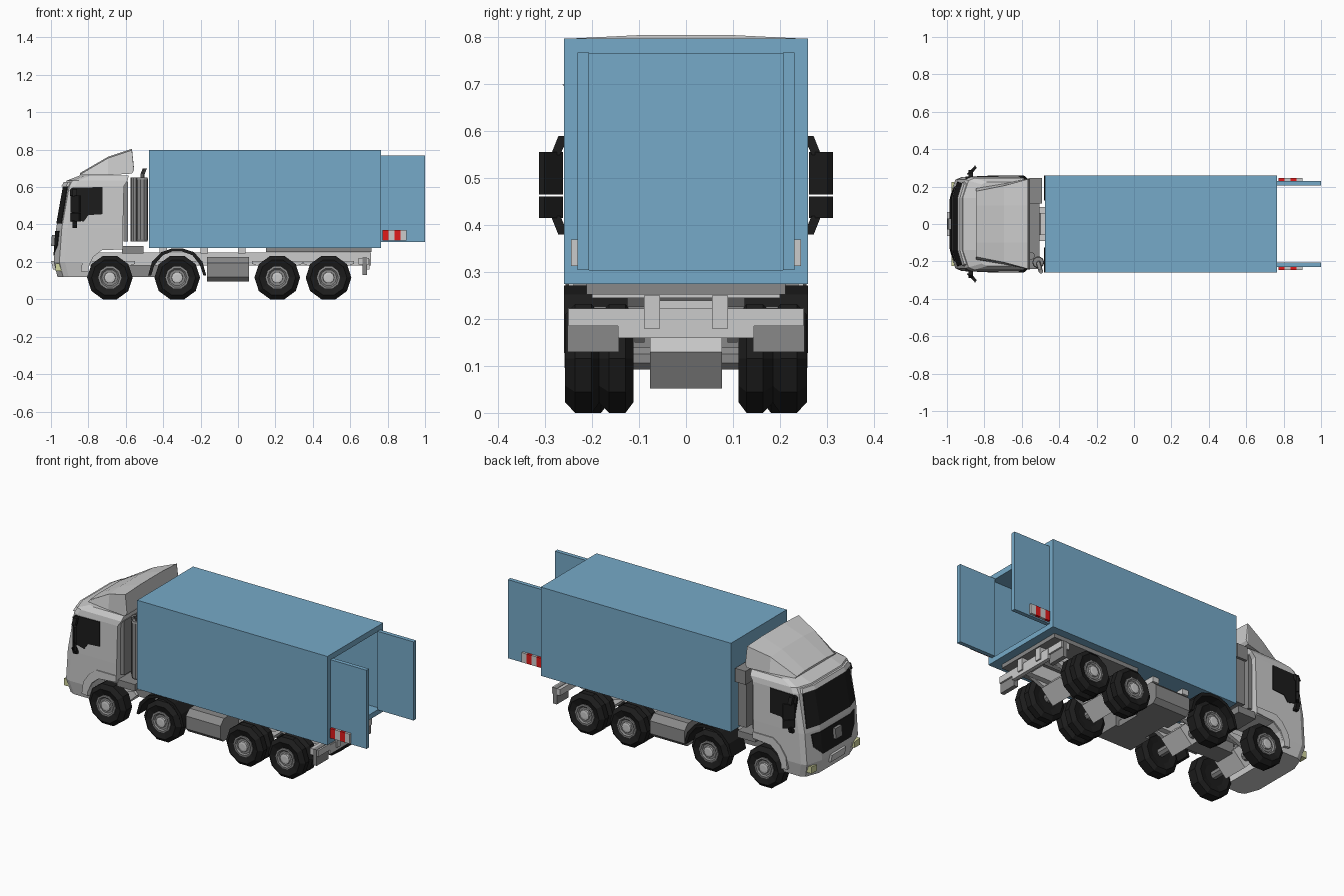
import bpy, bmesh, math

if "Cube" in bpy.data.objects:
    bpy.data.objects.remove(bpy.data.objects["Cube"])


def material(name, rgb):
    m = bpy.data.materials.new(name)
    m.diffuse_color = (*rgb, 1)
    m.use_nodes = True
    m.node_tree.nodes["Principled BSDF"].inputs["Base Color"].default_value = m.diffuse_color
    return m


BLUE = material("blue_paint", (0.18, 0.40, 0.58))
BLACK = material("black", (0.012, 0.012, 0.012))
DARK = material("dark_grey", (0.25, 0.25, 0.25))
RED = material("red", (0.75, 0.01, 0.01))
LAMP = material("lamp", (0.65, 0.68, 0.35))


def loft(name, rings, mat=None, mirror=False):
    """Bridge equal-length rings of points and cap both ends."""
    bm = bmesh.new()
    vs = [[bm.verts.new(p) for p in r] for r in rings]
    n = len(rings[0])
    for a, b in zip(vs, vs[1:]):
        for i in range(n):
            j = (i + 1) % n
            bm.faces.new((a[i], a[j], b[j], b[i]))
    bm.faces.new(vs[0][::-1])
    bm.faces.new(vs[-1])
    bmesh.ops.recalc_face_normals(bm, faces=bm.faces)
    me = bpy.data.meshes.new(name)
    bm.to_mesh(me)
    bm.free()
    ob = bpy.data.objects.new(name, me)
    bpy.context.collection.objects.link(ob)
    if mat:
        me.materials.append(mat)
    if mirror:
        mod = ob.modifiers.new("mirror", 'MIRROR')
        mod.use_axis = (False, True, False)
        mod.use_mirror_merge = False
    return ob


def prism(name, axis, pts, a, b, mat=None, mirror=False):
    """Extrude a 2D profile along one axis."""
    put = {'x': lambda p, t: (t, p[0], p[1]),
           'y': lambda p, t: (p[0], t, p[1]),
           'z': lambda p, t: (p[0], p[1], t)}[axis]
    return loft(name, [[put(p, t) for p in pts] for t in (a, b)], mat, mirror)


def box(name, x, y, z, mat=None, mirror=False):
    pts = [(x[0], y[0]), (x[1], y[0]), (x[1], y[1]), (x[0], y[1])]
    return prism(name, 'z', pts, z[0], z[1], mat, mirror)


def circle(r, n):
    return [(r * math.sin((i + .5) * 2 * math.pi / n), r * math.cos((i + .5) * 2 * math.pi / n))
            for i in range(n)]


def lathe(name, cx, cz, prof, mat=None, mirror=True, n=10):
    """Rings of (radius, y) around an axle along y."""
    return loft(name, [[(cx + u, y, cz + v) for u, v in circle(r, n)] for r, y in prof], mat, mirror)


def pole(name, x, y, prof, mat=None, n=10):
    """Rings of (radius, z) around a vertical axis."""
    return loft(name, [[(x + u, y + v, z) for u, v in circle(r, n)] for r, z in prof], mat)


def cut(ob, cutter):
    mod = ob.modifiers.new("cut", 'BOOLEAN')
    mod.object = cutter
    mod.solver = 'EXACT'
    bpy.context.view_layer.objects.active = ob
    bpy.ops.object.modifier_apply(modifier=mod.name)
    bpy.data.objects.remove(cutter)


# Cargo box with open rear, and its two open doors
cargo = box("cargo_box", (-.475, .765), (-.26, .26), (.275, .798), BLUE)
cut(cargo, box("cavity", (-.45, .85), (-.23, .23), (.305, .765)))
box("cargo_door", (.765, 1.0), (.207, .231), (.305, .768), BLUE, True)
for i in range(4):
    x = .772 + i * .032
    box(f"door_marker_{i}", (x, x + .032), (.231, .245), (.313, .37), None if i % 2 else RED, True)

# Cab shell: horizontal sections (z, front x, rear x, half width)
SECT = [(.12, -.965, -.615, .235), (.20, -.985, -.615, .25), (.38, -.972, -.615, .252),
        (.605, -.932, -.61, .25), (.635, -.915, -.59, .245), (.662, -.845, -.585, .225)]


def section(z, f, b, w):
    half = [(f, .14), (f + .03, w - .013), (f + .06, w), (b, w)]
    return [(x, y, z) for x, y in half] + [(x, -y, z) for x, y in half[::-1]]


def front_x(z, y):
    for (z0, a, *_), (z1, b, *_) in zip(SECT, SECT[1:]):
        if z <= z1:
            break
    return a + (b - a) * (z - z0) / (z1 - z0) + .03 * max(0, abs(y) - .14) / .098


def front_panel(name, rows, mat=None, out=.004):
    """Panel wrapped on the cab nose; rows are (z, half width)."""
    rings = []
    for z, w in rows:
        ys = [-w, -min(w, .14) + .001, min(w, .14) - .001, w]
        rings.append([(front_x(z, y) - out, y, z) for y in ys]
                     + [(front_x(z, y) + .012, y, z) for y in ys[::-1]])
    return loft(name, rings, mat)


cab = loft("cab", [section(*s) for s in SECT])
arch = [(-.80, 0), (-.80, .17), (-.775, .225), (-.73, .262), (-.55, .27), (-.55, 0)]
cut(cab, prism("arch", 'y', arch, -.4, .4))
prism("cab_fender", 'y', [(-.84, .15), (-.83, .22), (-.79, .28), (-.745, .312), (-.615, .312),
      (-.615, .275), (-.73, .265), (-.775, .228), (-.80, .17), (-.80, .145)], .235, .257, None, True)
front_panel("windscreen", [(.405, .225), (.60, .215)], BLACK)
front_panel("sun_visor", [(.604, .225), (.628, .215)], None, .012)
front_panel("grille", [(.235, .13), (.29, .19), (.365, .20)], BLACK)
front_panel("grille_bar", [(.285, .03), (.345, .03)], DARK, .0205)
front_panel("number_plate", [(.16, .065), (.205, .065)], None, .0145)
prism("headlight", 'x', [(.175, .15), (.225, .15), (.225, .19), (.175, .185)], -.977, -.94, LAMP, True)
prism("side_window", 'y', [(-.825, .415), (-.885, .43), (-.9, .585), (-.885, .597), (-.725, .60),
      (-.725, .455), (-.80, .45)], .24, .255, BLACK, True)
box("cab_rear_trim", (-.612, -.588), (-.22, .22), (.31, .63), DARK)

# Roof air deflector: sections (x, low z, high z, base and top half widths)
loft("roof_deflector", [[(x, -b, z0), (x, -t, z1 - .007), (x, -.1, z1), (x, .1, z1),
                         (x, t, z1 - .007), (x, b, z0)] for x, z0, z1, b, t in
     [(-.845, .664, .675, .19, .175), (-.695, .664, .762, .215, .205),
      (-.567, .672, .805, .243, .24), (-.556, .69, .70, .243, .24)]])

# Mirrors and their bent arms
plan = [(-.895, .265), (-.85, .313), (-.84, .302), (-.872, .262)]
prism("upper_mirror", 'z', plan, .465, .556, BLACK, True)
prism("lower_mirror", 'z', plan, .415, .461, BLACK, True)
for name, k in (("upper", 1), ("lower", -1)):
    arm = [(.245, .105), (.272, .105), (.288, .065), (.268, .065), (.257, .09), (.245, .09)]
    prism(f"{name}_mirror_arm", 'x', [(y, .485 + k * z) for y, z in arm], -.885, -.862, BLACK, True)

# Equipment behind the cab
pole("exhaust_silencer", -.512, -.205, [(.028, .31), (.032, .32), (.032, .64), (.028, .65)], DARK)
pole("exhaust_canister", -.552, -.17, [(.022, .31), (.022, .65)], DARK)
loft("exhaust_tip", [[(-.51 + dx + u, y + v, z) for u, v in circle(.012, 8)]
     for dx, y, z in [(0, -.205, .64), (0, -.215, .67), (.012, -.253, .70)]], DARK)
box("air_intake", (-.555, -.5), (.13, .23), (.31, .59), DARK)
box("air_intake_head", (-.56, -.492), (.11, .245), (.57, .65), DARK)
box("equipment_base", (-.62, -.505), (-.24, .24), (.245, .285), DARK)

# Chassis
box("chassis_rail", (-.9, .71), (.055, .09), (.18, .25), None, True)
for i, x in enumerate((-.5, -.1, .08, .35, .64)):
    box(f"crossmember_{i}", (x, x + .03), (-.06, .06), (.195, .24))
for i, x in enumerate((-.42, -.2, 0)):
    box(f"box_support_{i}", (x, x + .04), (-.2, .2), (.245, .276))
box("rear_subframe", (.15, .715), (-.212, .212), (.252, .275), DARK)
box("rear_beam", (.645, .70), (-.25, .25), (.185, .222))
box("rear_beam_plate", (.68, .702), (-.145, .145), (.16, .215))
box("rear_mud_flap", (.665, .69), (.143, .253), (.13, .224), DARK, True)
prism("fuel_tank", 'x', [(.075, .095), (.225, .095), (.25, .12), (.25, .195), (.215, .227), (.075, .227)],
      -.165, .06, DARK, True)
box("gearbox", (-.62, -.4), (-.06, .06), (.12, .22), DARK)
box("tank_bridge", (-.14, .04), (-.08, .08), (.095, .13), DARK)

# Wheels, axles and springs
R, CZ = .122, .116
tyre = [(.062, 0), (.098, .012), (R, -.01), (R, -.045), (.098, -.062), (.062, -.055)]
AXLES = (-.685, -.325, .21, .484)
for i, x in enumerate(AXLES):
    rear = i > 1
    extra = 0 if rear else .02
    prof = [(r, .246 + o - (extra if o < -.02 else 0)) for r, o in tyre]
    lathe(f"tyre_{i}", x, CZ, prof, BLACK)
    if rear:
        lathe(f"inner_tyre_{i}", x, CZ, [(r, .174 + o) for r, o in tyre], BLACK)
    lathe(f"rim_{i}", x, CZ, [(.062, .2), (.062, .253), (.052, .254), (.044, .247)], DARK)
    lathe(f"hub_{i}", x, CZ, [(.032, .24), (.03, .257), (.018, .259)])
    lathe(f"axle_{i}", x, CZ, [(.025, -.22), (.025, .22)], DARK, False, 8)
    d = .078
    prism(f"axle_housing_{i}", 'y', [(x - d, .13), (x, .13 - d), (x + d, .13), (x, .13 + d)],
          -.077, .077)
    prism(f"leaf_spring_{i}", 'y', [(x - .135, .19), (x - .03, .15), (x + .03, .15), (x + .135, .19),
          (x + .135, .205), (x - .135, .205)], .088, .11, None, True)

# Mudguard over the second axle
outer = [(-.155, .128), (-.135, .20), (-.085, .252), (-.03, .271), (.03, .271), (.09, .252), (.135, .20), (.155, .128)]
inner = [(u * .9, v - (.0 if v < .13 else .016)) for u, v in outer[::-1]]
prism("mudguard", 'y', [(AXLES[1] + u, v) for u, v in outer + inner], .125, .26, BLACK, True)
